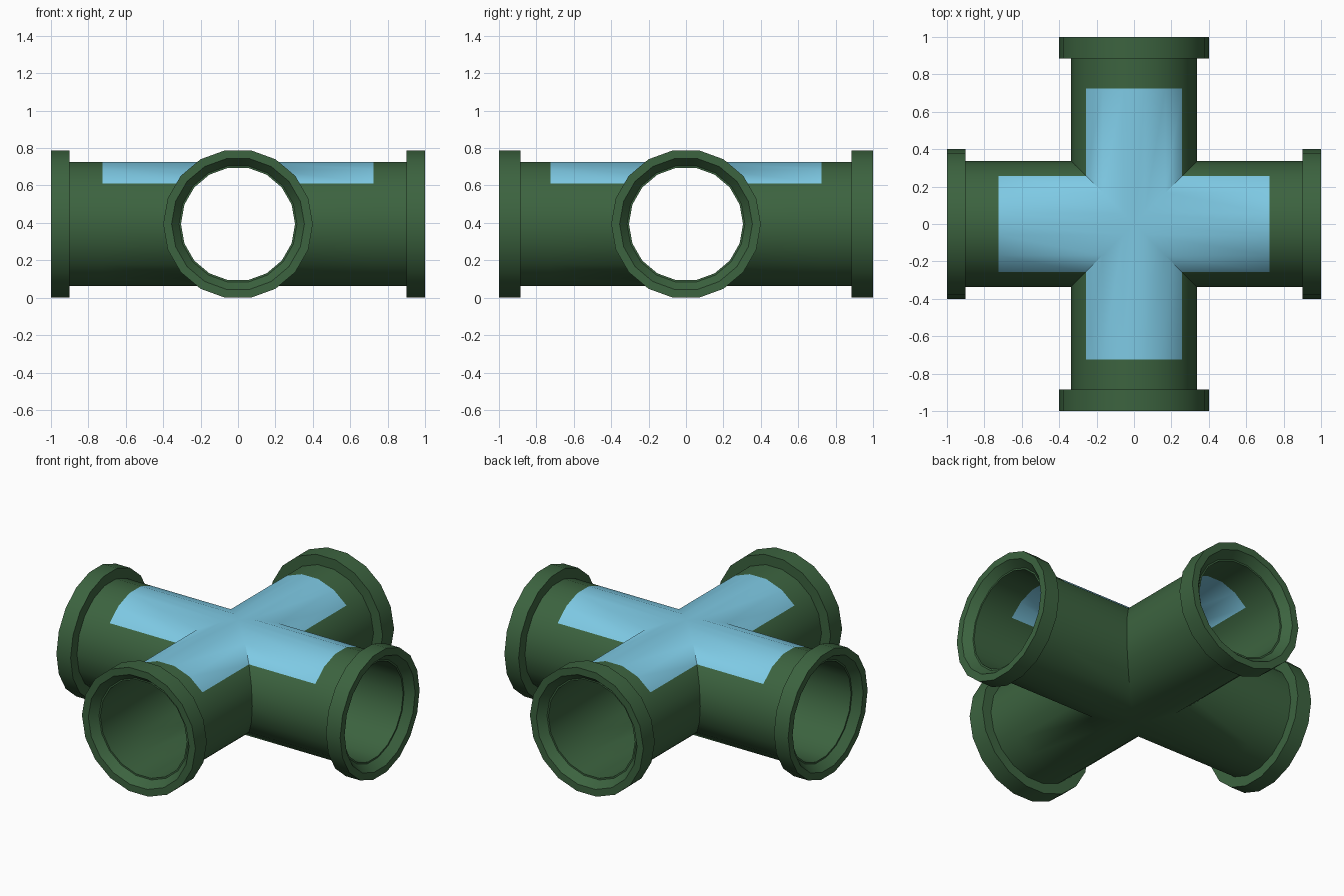
import bpy, bmesh
from math import sin, cos, radians, pi
from mathutils import Matrix

if "Cube" in bpy.data.objects:
    bpy.data.objects.remove(bpy.data.objects["Cube"])

SIDES = 18
R_FLANGE, R_OUT, R_IN, R_SOCKET = 0.40, 0.336, 0.305, 0.355
WINDOW = 0.725
ZC = R_FLANGE * cos(pi / SIDES)      # axis height, flanges rest on z = 0


def material(name, rgb):
    m = bpy.data.materials.new(name)
    m.diffuse_color = (*rgb, 1)
    m.use_nodes = True
    m.node_tree.nodes["Principled BSDF"].inputs["Base Color"].default_value = m.diffuse_color
    return m


green = material("green_paint", (0.045, 0.125, 0.05))
blue = material("blue_glass", (0.21, 0.59, 0.78))


def section(r):
    """18-sided (angle, y, z) section, with the top and bottom flats split at y = 0."""
    angles = sorted([i * 360 / SIDES for i in range(SIDES)] + [90, 270])
    return [(a, r * cos(radians(a)),
             r * sin(radians(a)) * (cos(pi / SIDES) if a in (90, 270) else 1))
            for a in angles]


def ring(bm, r, x=None):
    """Ring across the x axis; without x it is mitred to meet the next arm."""
    return [bm.verts.new((abs(y) if x is None else x, y, z)) for _, y, z in section(r)]


def bridge(bm, a, b, window=False):
    angles = [s[0] for s in section(1)] + [360]
    for i in range(len(a)):
        j = (i + 1) % len(a)
        f = bm.faces.new((a[i], a[j], b[j], b[i]))
        if window and 40 <= round(angles[i]) and round(angles[i + 1]) <= 140:
            f.material_index = 1


def finish(bm, name, mats):
    bmesh.ops.remove_doubles(bm, verts=bm.verts, dist=1e-4)
    bmesh.ops.dissolve_degenerate(bm, edges=bm.edges, dist=1e-5)
    bmesh.ops.recalc_face_normals(bm, faces=bm.faces)
    me = bpy.data.meshes.new(name)
    bm.to_mesh(me)
    bm.free()
    for m in mats:
        me.materials.append(m)
    ob = bpy.data.objects.new(name, me)
    bpy.context.collection.objects.link(ob)
    ob.location.z = ZC
    bpy.ops.object.select_all(action='DESELECT')
    ob.select_set(True)
    bpy.context.view_layer.objects.active = ob
    bpy.ops.object.shade_smooth_by_angle(angle=radians(35))
    return ob


# Cross-shaped pipe: four mitred hollow arms with the blue window on top
pipe = bmesh.new()
for k in range(4):
    before = set(pipe.verts)
    end = 0.95
    rings = [ring(pipe, R_OUT), ring(pipe, R_OUT, WINDOW), ring(pipe, R_OUT, end),
             ring(pipe, R_IN, end), ring(pipe, R_IN, WINDOW), ring(pipe, R_IN)]
    for n, (a, b) in enumerate(zip(rings, rings[1:])):
        bridge(pipe, a, b, window=n in (0, 4))
    bmesh.ops.rotate(pipe, verts=[v for v in pipe.verts if v not in before],
                     matrix=Matrix.Rotation(k * pi / 2, 3, 'Z'))
finish(pipe, "pipe_cross", [green, blue])

# Flange collars, one closed ring per pipe end
for k, side in enumerate(("right", "back", "left", "front")):
    foot = 0.885 if k % 2 else 0.90
    bm = bmesh.new()
    rings = [ring(bm, r, x) for r, x in ((R_IN + 0.01, foot), (R_FLANGE, foot), (R_FLANGE, 1.0),
                                         (R_SOCKET, 1.0), (R_IN + 0.01, 0.95))]
    for a, b in zip(rings, rings[1:] + rings[:1]):
        bridge(bm, a, b)
    ob = finish(bm, "flange_" + side, [green])
    ob.rotation_euler.z = k * pi / 2
